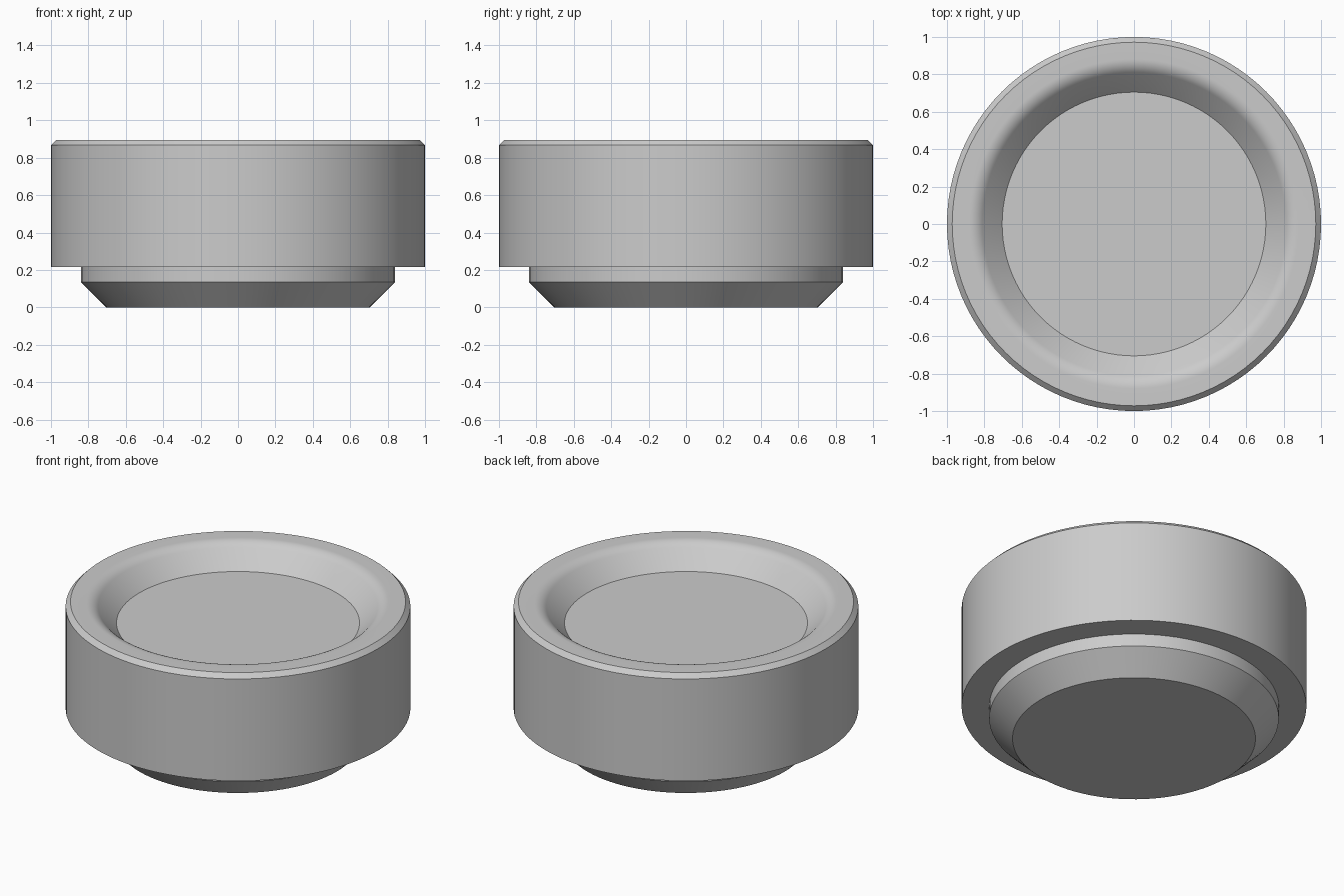
import bpy, bmesh, math

SEGMENTS = 96

cube = bpy.data.objects.get("Cube")
if cube:
    bpy.data.objects.remove(cube, do_unlink=True)

# One plain grey for the whole piece
grey = bpy.data.materials.new("light grey")
grey.use_nodes = True
colour = (0.6, 0.6, 0.6, 1)
grey.diffuse_color = colour
grey.node_tree.nodes["Principled BSDF"].inputs["Base Color"].default_value = colour


def lathe(name, profile, material):
    """Revolve a (radius, height) profile round z; both ends are capped."""
    bm = bmesh.new()
    rings = []
    for r, z in profile:
        angles = [2 * math.pi * i / SEGMENTS for i in range(SEGMENTS)]
        rings.append([bm.verts.new((r * math.cos(a), r * math.sin(a), z)) for a in angles])
    for low, high in zip(rings, rings[1:]):
        for i in range(SEGMENTS):
            j = (i + 1) % SEGMENTS
            bm.faces.new((low[i], low[j], high[j], high[i]))
    bm.faces.new(rings[0][::-1])
    bm.faces.new(rings[-1])
    bmesh.ops.recalc_face_normals(bm, faces=bm.faces)
    mesh = bpy.data.meshes.new(name)
    bm.to_mesh(mesh)
    bm.free()
    mesh.materials.append(material)
    obj = bpy.data.objects.new(name, mesh)
    bpy.context.collection.objects.link(obj)
    bpy.ops.object.select_all(action='DESELECT')
    obj.select_set(True)
    bpy.context.view_layer.objects.active = obj
    bpy.ops.object.shade_smooth_by_angle(angle=math.radians(25))
    return obj


TOP, FLOOR = 0.895, 0.76

# Chamfered foot, step out to the body, body wall and chamfered top rim
outside = [(0.705, 0), (0.84, 0.135), (0.84, 0.215), (1, 0.215), (1, 0.867), (0.972, TOP)]

# Rounded shoulder turning from the flat rim into the sloping recess wall
radius, start = 0.1, 0.881
steps = 8
shoulder = []
for i in range(steps + 1):
    a = math.radians(45) * i / steps
    shoulder.append((start - radius * math.sin(a), TOP - radius * (1 - math.cos(a))))

# Recess floor edge
inside = [(0.705, FLOOR)]

lathe("stacking_dish", outside + shoulder + inside, grey)
